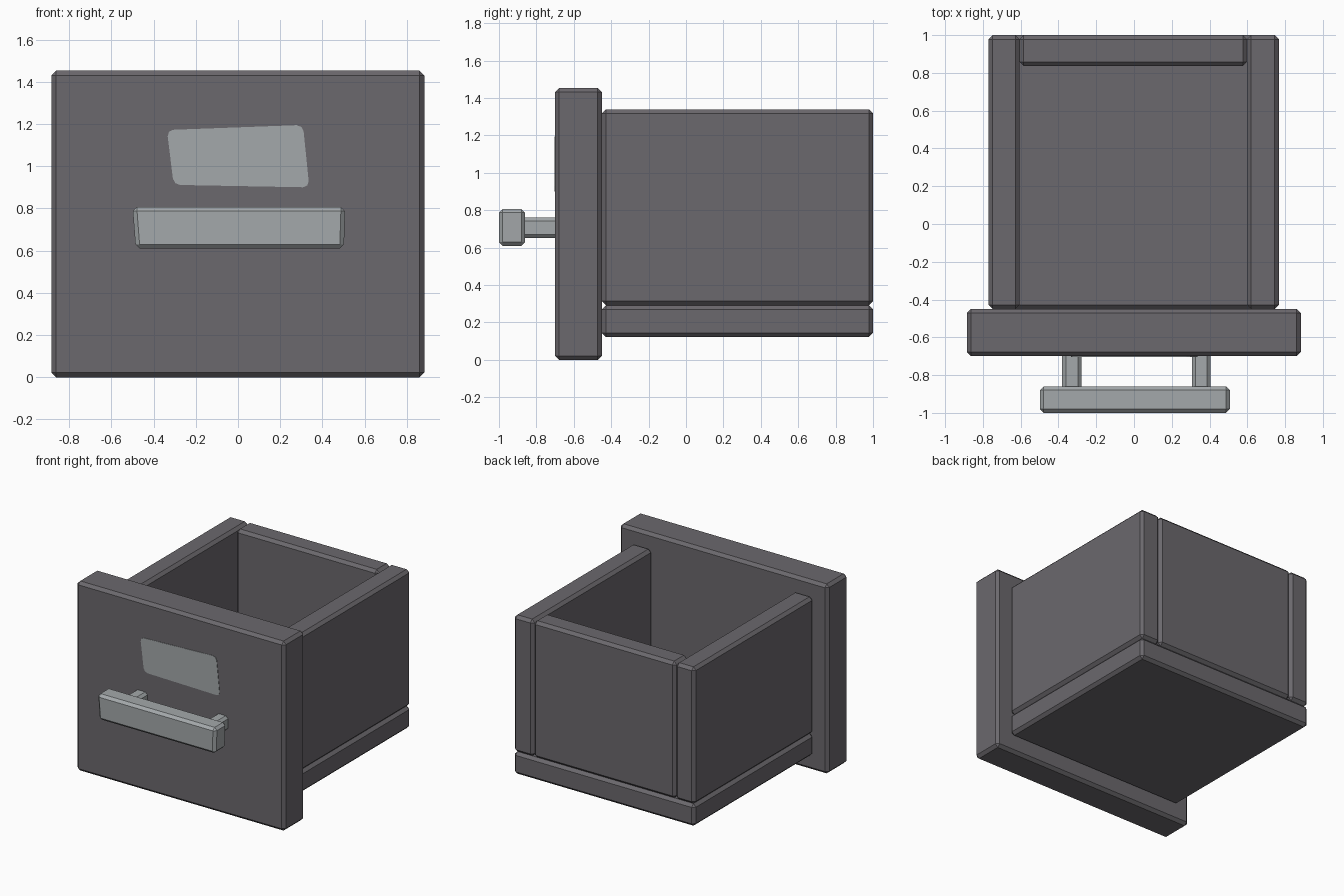
import bpy, bmesh

if "Cube" in bpy.data.objects:
    bpy.data.objects.remove(bpy.data.objects["Cube"])


def material(name, rgb):
    m = bpy.data.materials.new(name)
    m.diffuse_color = (*rgb, 1)
    m.use_nodes = True
    m.node_tree.nodes["Principled BSDF"].inputs["Base Color"].default_value = m.diffuse_color
    return m


body = material("dark_grey", (0.147, 0.139, 0.153))
metal = material("light_grey", (0.37, 0.395, 0.405))


def finish(bm, name, mat):
    bmesh.ops.recalc_face_normals(bm, faces=bm.faces)
    mesh = bpy.data.meshes.new(name)
    bm.to_mesh(mesh)
    bm.free()
    mesh.materials.append(mat)
    ob = bpy.data.objects.new(name, mesh)
    bpy.context.collection.objects.link(ob)
    return ob


def box(name, x, y, z, mat, bevel=0.022, shape=None):
    """Chamfered box from (min, max) ranges; shape optionally adjusts corners."""
    bm = bmesh.new()
    bmesh.ops.create_cube(bm, size=1)
    for v in bm.verts:
        hi = [c > 0 for c in v.co]
        v.co = (x[hi[0]], y[hi[1]], z[hi[2]])
        if shape:
            shape(v, hi)
    bmesh.ops.bevel(bm, geom=bm.edges[:], offset=bevel, segments=1,
                    profile=0.5, affect='EDGES')
    return finish(bm, name, mat)


# Drawer box
box("front_panel", (-0.885, 0.883), (-0.70, -0.45), (0, 1.453), body)
box("bottom_board", (-0.77, 0.767), (-0.45, 1.0), (0.122, 0.292), body)
box("left_side", (-0.77, -0.606), (-0.45, 1.0), (0.292, 1.34), body)
box("right_side", (0.598, 0.767), (-0.45, 1.0), (0.292, 1.34), body)
box("back_board", (-0.606, 0.598), (0.836, 1.0), (0.292, 1.34), body)


# Handle bar with slightly uneven ends, on two posts
def skew(v, hi):
    if not hi[2]:
        v.co.x += 0.015 if not hi[0] else -0.006


box("handle_bar", (-0.50, 0.508), (-1.0, -0.86), (0.61, 0.807), metal, 0.02, skew)
for side, x in (("left", (-0.38, -0.278)), ("right", (0.307, 0.405))):
    box(side + "_handle_post", x, (-0.88, -0.68), (0.652, 0.762), metal, 0.019)

# Crooked label plate with clipped corners
bm = bmesh.new()
corners = [(-0.337, 1.172), (0.308, 1.196), (0.338, 0.90), (-0.305, 0.912)]
face = bm.faces.new([bm.verts.new((x, -0.698, z)) for x, z in corners])
ext = bmesh.ops.extrude_face_region(bm, geom=[face])
for v in [g for g in ext["geom"] if isinstance(g, bmesh.types.BMVert)]:
    v.co.y = -0.703
depth_edges = [e for e in bm.edges
               if abs(e.verts[0].co.y - e.verts[1].co.y) > 0.001]
bmesh.ops.bevel(bm, geom=depth_edges, offset=0.03, segments=2,
                profile=0.5, affect='EDGES')
finish(bm, "label_plate", metal)
